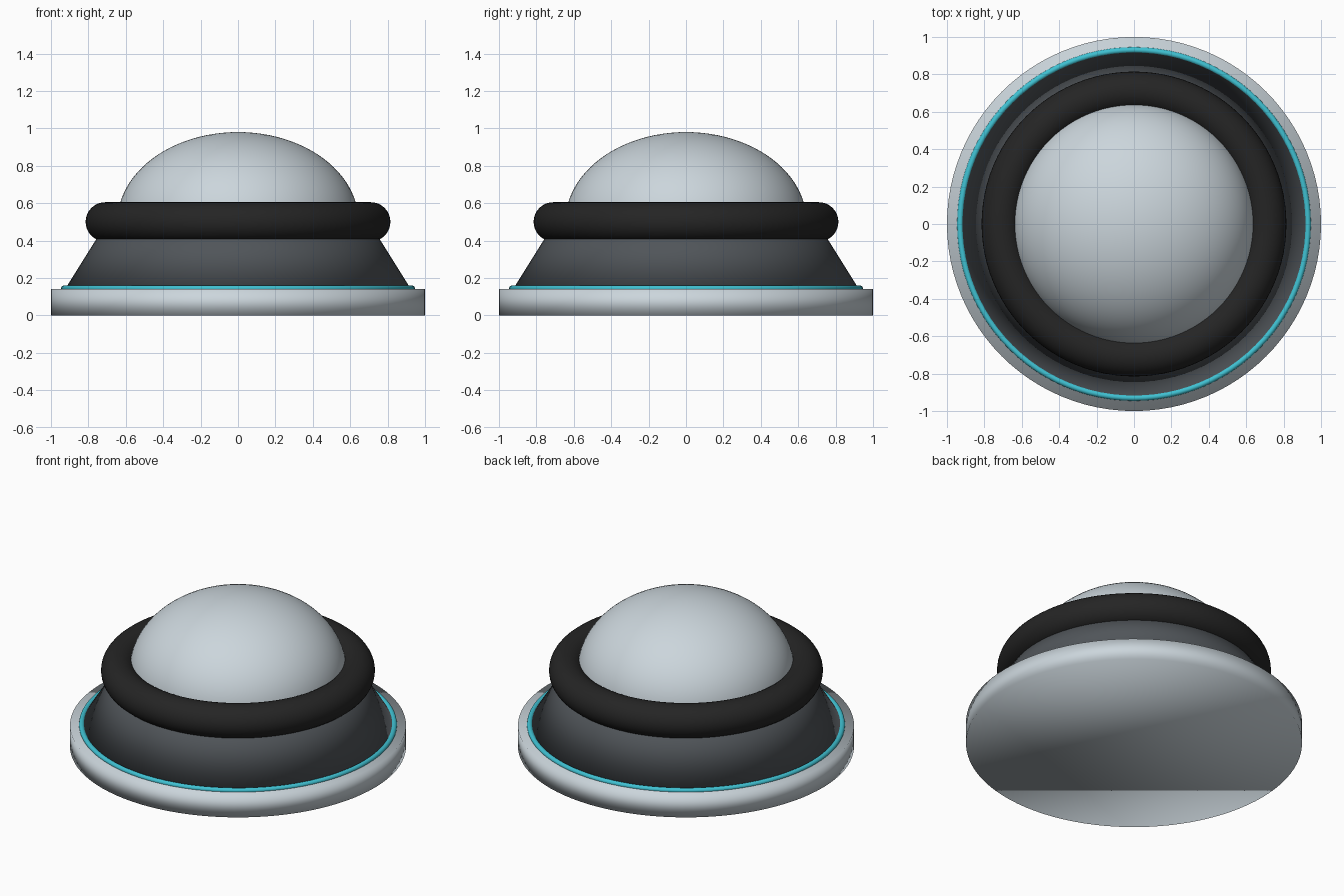
import bpy

cube = bpy.data.objects.get("Cube")
if cube:
    bpy.data.objects.remove(cube, do_unlink=True)


def make_material(name, rgb):
    mat = bpy.data.materials.new(name)
    mat.use_nodes = True
    color = (*rgb, 1.0)
    mat.diffuse_color = color
    bsdf = next(n for n in mat.node_tree.nodes if n.type == "BSDF_PRINCIPLED")
    bsdf.inputs["Base Color"].default_value = color
    return mat


def finish(name, mat):
    """Name, colour and smooth the part that was just added."""
    obj = bpy.context.object
    obj.name = obj.data.name = name
    obj.data.materials.append(mat)
    bpy.ops.object.shade_smooth()
    return obj


def frustum(name, mat, r_bottom, r_top, z_bottom, z_top):
    bpy.ops.mesh.primitive_cone_add(
        vertices=SEGMENTS, radius1=r_bottom, radius2=r_top,
        depth=z_top - z_bottom, location=(0, 0, (z_bottom + z_top) / 2))
    return finish(name, mat)


def ring(name, mat, major, minor, z, sides):
    bpy.ops.mesh.primitive_torus_add(
        major_radius=major, minor_radius=minor, major_segments=SEGMENTS,
        minor_segments=sides, location=(0, 0, z))
    return finish(name, mat)


SEGMENTS = 96
light_grey = make_material("light grey", (0.60, 0.67, 0.715))
dark_grey = make_material("dark grey", (0.08, 0.09, 0.10))
black = make_material("black", (0.018, 0.018, 0.018))
cyan = make_material("cyan", (0.05, 0.53, 0.64))

# Base disc and the tapered body standing on it
frustum("base", light_grey, 1.0, 1.0, 0.0, 0.14)
frustum("body", dark_grey, 0.925, 0.70, 0.14, 0.5)

# Thin accent ring around the foot of the body, thick collar around its top
ring("accent_ring", cyan, 0.93, 0.016, 0.144, 16)
ring("collar", black, 0.71, 0.105, 0.5, 32)

# Flattened dome seated in the collar
bpy.ops.mesh.primitive_uv_sphere_add(
    segments=SEGMENTS, ring_count=48, radius=1, location=(0, 0, 0.5))
dome = finish("dome", light_grey)
dome.scale = (0.645, 0.645, 0.48)
bpy.ops.object.transform_apply(location=False, rotation=False, scale=True)
